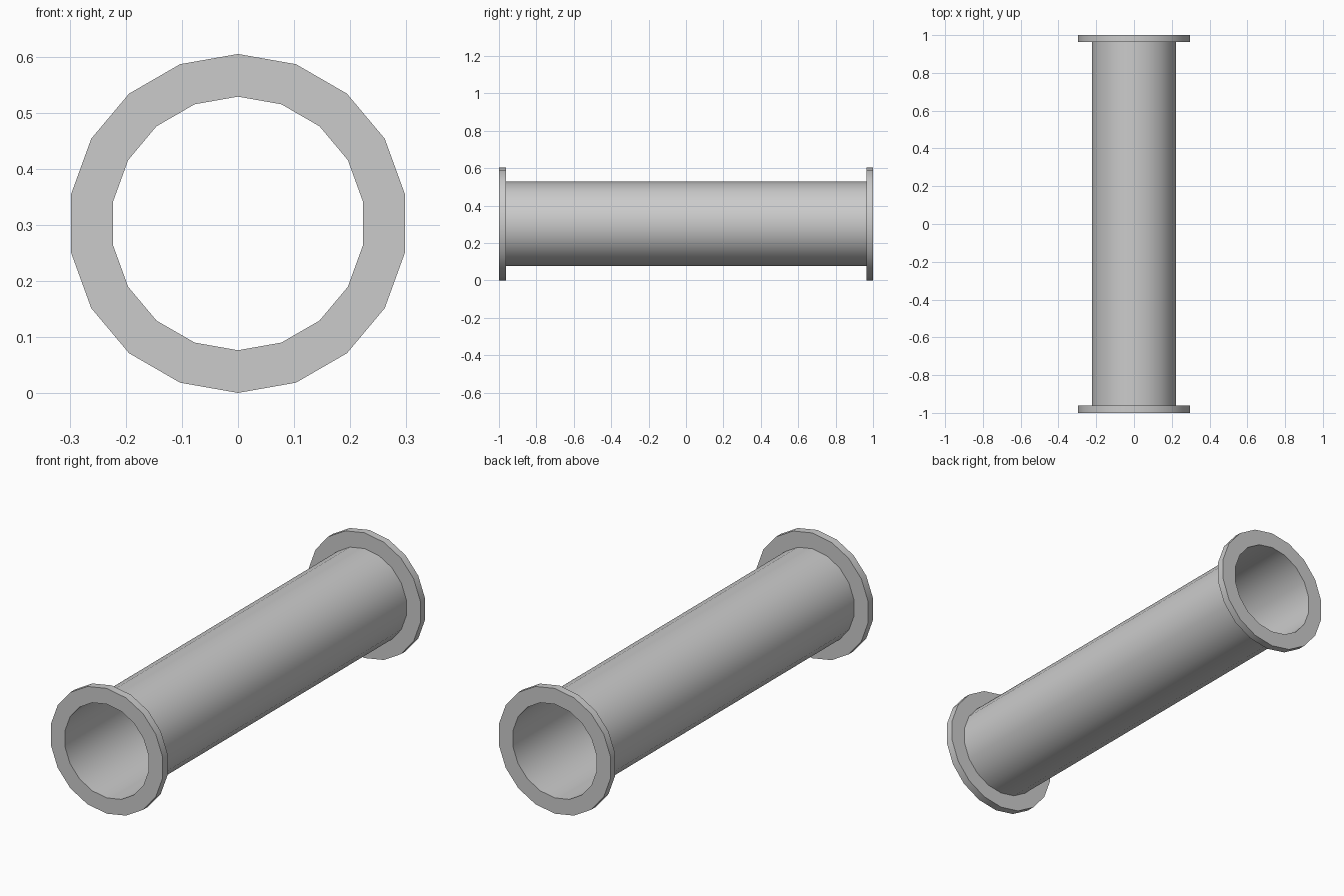
import bpy, bmesh
from math import sin, cos, pi, radians

if "Cube" in bpy.data.objects:
    bpy.data.objects.remove(bpy.data.objects["Cube"])

SIDES = 18
AXIS_Z = 0.303
R_PIPE, R_FLANGE = 0.226, 0.302


def lathe(name, profile):
    """Sweep an open (radius, y) profile around the pipe's y axis."""
    bm = bmesh.new()
    rings = []
    for r, y in profile:
        rings.append([bm.verts.new((r * sin(2 * pi * i / SIDES), y,
                                    AXIS_Z + r * cos(2 * pi * i / SIDES)))
                      for i in range(SIDES)])
    for a, b in zip(rings, rings[1:]):
        for i in range(SIDES):
            j = (i + 1) % SIDES
            bm.faces.new((a[i], b[i], b[j], a[j]))
    mesh = bpy.data.meshes.new(name)
    bm.to_mesh(mesh)
    bm.free()
    ob = bpy.data.objects.new(name, mesh)
    bpy.context.collection.objects.link(ob)
    bpy.ops.object.select_all(action='DESELECT')
    ob.select_set(True)
    bpy.context.view_layer.objects.active = ob
    bpy.ops.object.shade_smooth_by_angle(angle=radians(30))
    return ob


# Thin-walled pipe, open at both ends
lathe("pipe", [(R_PIPE, -1.0), (R_PIPE, 1.0)])

# End flanges: front face, rim and back face; the pipe wall closes the bore
for name, y0, y1 in (("front_flange", -1.0, -0.962), ("back_flange", 0.964, 1.0)):
    lathe(name, [(R_PIPE, y0), (R_FLANGE, y0), (R_FLANGE, y1), (R_PIPE, y1)])
